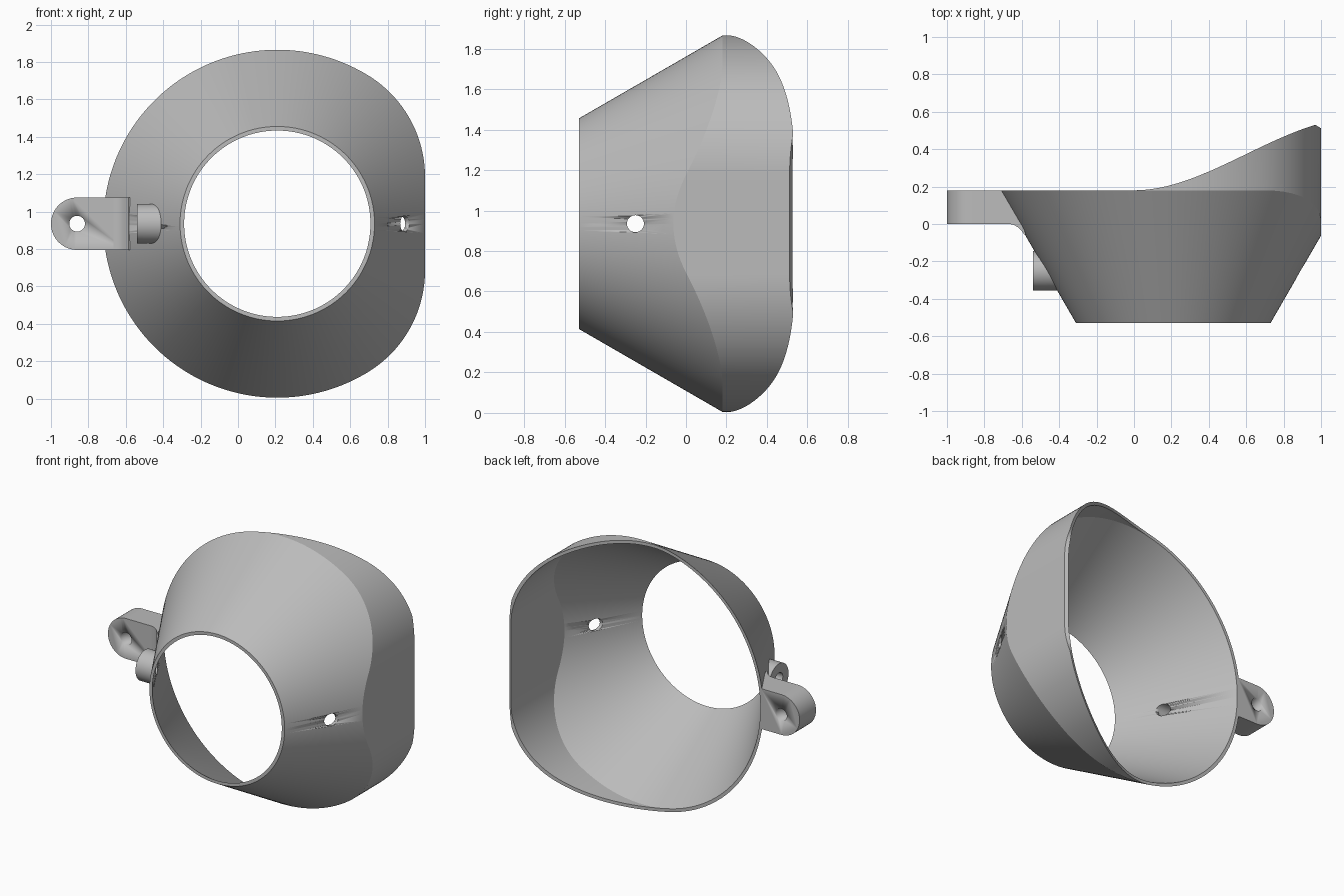
import bpy, bmesh, math
from mathutils import Matrix

if "Cube" in bpy.data.objects:
    bpy.data.objects.remove(bpy.data.objects["Cube"])

CX, CZ = 0.21, 0.935          # axis of the cone, which runs along y
FRONT, R0, R1 = -0.53, 0.52, 0.93
SLOPE = 0.71 / 0.41           # depth gained per unit of radius
FLAT, HALF = 0.79, 0.25       # flat side: distance from axis, half height
FILLET = (R1**2 - FLAT**2 - HALF**2) / (2 * (R1 - FLAT))
WALL = 0.022
SEG = 192

grey = bpy.data.materials.new("satin grey")
grey.use_nodes = True
colour = (0.5, 0.5, 0.5, 1)
grey.diffuse_color = colour
grey.node_tree.nodes["Principled BSDF"].inputs["Base Color"].default_value = colour


def finish(name, bm, angle=25):
    bmesh.ops.remove_doubles(bm, verts=bm.verts, dist=0.0005)
    bmesh.ops.recalc_face_normals(bm, faces=bm.faces)
    mesh = bpy.data.meshes.new(name)
    bm.to_mesh(mesh)
    bm.free()
    mesh.materials.append(grey)
    ob = bpy.data.objects.new(name, mesh)
    bpy.context.collection.objects.link(ob)
    bpy.ops.object.select_all(action="DESELECT")
    ob.select_set(True)
    bpy.context.view_layer.objects.active = ob
    bpy.ops.object.shade_smooth_by_angle(angle=math.radians(angle))
    return ob


def bore(ob, centre, axis, radius=0.042, depth=2.4):
    """Drill a round hole through an object."""
    bm = bmesh.new()
    turn = Matrix.Rotation(math.pi / 2, 4, "Y" if axis == "X" else "X")
    bmesh.ops.create_cone(bm, cap_ends=True, segments=40, radius1=radius, radius2=radius,
                          depth=depth, matrix=Matrix.Translation(centre) @ turn)
    cutter = finish("hole_cutter", bm)
    cutter.hide_render = True
    mod = ob.modifiers.new("hole", "BOOLEAN")
    mod.operation, mod.solver, mod.object = "DIFFERENCE", "EXACT", cutter
    bpy.context.view_layer.objects.active = ob
    bpy.ops.object.modifier_apply(modifier=mod.name)
    bpy.data.objects.remove(cutter)


def outline(a, inset):
    """Radius of the round outline with one flat, filleted side."""
    c, s = math.cos(a), abs(math.sin(a))
    fx, f = FLAT - FILLET, FILLET - inset
    if c > 0 and (FLAT - inset) * s / c <= HALF:
        return (FLAT - inset) / c
    if math.atan2(s, c) < math.atan2(HALF, fx):
        d = c * fx + s * HALF
        return d + math.sqrt(d * d - fx * fx - HALF * HALF + f * f)
    return R1 - inset


def rim(x):
    """Depth of the back rim, sweeping back toward the flat side."""
    t = min(max(x / 0.97, 0), 1)
    y = 0.18 + 0.35 * t * t * (3 - 2 * t) + 0.29 * (t**3 - t * t)
    return y - max(x - 0.97, 0) * 0.6


def cone_x(y, z):
    """Left surface of the cone."""
    r = R0 + (y - FRONT) / SLOPE
    return CX - math.sqrt(r * r - (z - CZ)**2)


# Shell: a cone trimmed by the outline, with an inner wall
bm = bmesh.new()
columns = []
for i in range(SEG):
    a = 2 * math.pi * i / SEG
    column = []
    for inset in (0, WALL):
        r, start = outline(a, inset), R0 - inset
        fold = FRONT + (r - start) * SLOPE
        back = max(rim(CX + r * math.cos(a)), fold)
        ring = [(start, FRONT), (r, fold), (r, back)]
        for rad, y in (ring if inset == 0 else ring[::-1]):
            column.append(bm.verts.new((CX + rad * math.cos(a), y, CZ + rad * math.sin(a))))
    columns.append(column)
for i in range(SEG):
    p, q = columns[i - 1], columns[i]
    for k in range(6):
        n = (k + 1) % 6
        bm.faces.new((p[k], q[k], q[n], p[n]))
shell = finish("cone_shell", bm)
bore(shell, (0, -0.25, CZ), "X", depth=3)

# Boss: a tube on the left wall, its root following the cone
bm = bmesh.new()
N, rings = 48, []
for i in range(N):
    a = 2 * math.pi * i / N
    column = []
    for rad, root in ((0.105, 1), (0.105, 0), (0.042, 0), (0.042, 1)):
        y, z = -0.25 + rad * math.cos(a), CZ + rad * math.sin(a)
        x = cone_x(y, z) + 0.01 if root else -0.54
        column.append(bm.verts.new((x, y, z)))
    rings.append(column)
for i in range(N):
    p, q = rings[i - 1], rings[i]
    for k in range(4):
        n = (k + 1) % 4
        bm.faces.new((p[k], q[k], q[n], p[n]))
finish("hollow_boss", bm)

# Mounting lug: round-ended plate with a slanted root
bm = bmesh.new()
H = 0.14
loops = []
for y, root in ((0, -0.6), (0.18, -0.7)):
    pts = [(root, -H), (root, H)]
    for i in range(33):
        a = math.pi / 2 + math.pi * i / 32
        pts.append((-0.86 + H * math.cos(a), H * math.sin(a)))
    loops.append([bm.verts.new((x, y, CZ + z)) for x, z in pts])
front, rear = loops
bm.faces.new(front)
bm.faces.new(rear)
for i in range(len(front)):
    bm.faces.new((front[i - 1], front[i], rear[i], rear[i - 1]))
lug = finish("mounting_lug", bm)
bore(lug, (-0.86, 0.09, CZ), "Y", depth=1)

# Fillet easing the lug into the cone
bm = bmesh.new()
section = [(-0.67, 0.001), (-0.645, -0.004), (-0.622, -0.016), (-0.603, -0.034),
           (-0.586, -0.058), (-0.578, -0.055), (-0.6, 0.001)]
ends = [[bm.verts.new((x, y, CZ + z)) for x, y in section] for z in (-H, H)]
for end in ends:
    bm.faces.new(end)
for i in range(len(section)):
    bm.faces.new((ends[0][i - 1], ends[0][i], ends[1][i], ends[1][i - 1]))
finish("lug_fillet", bm)
